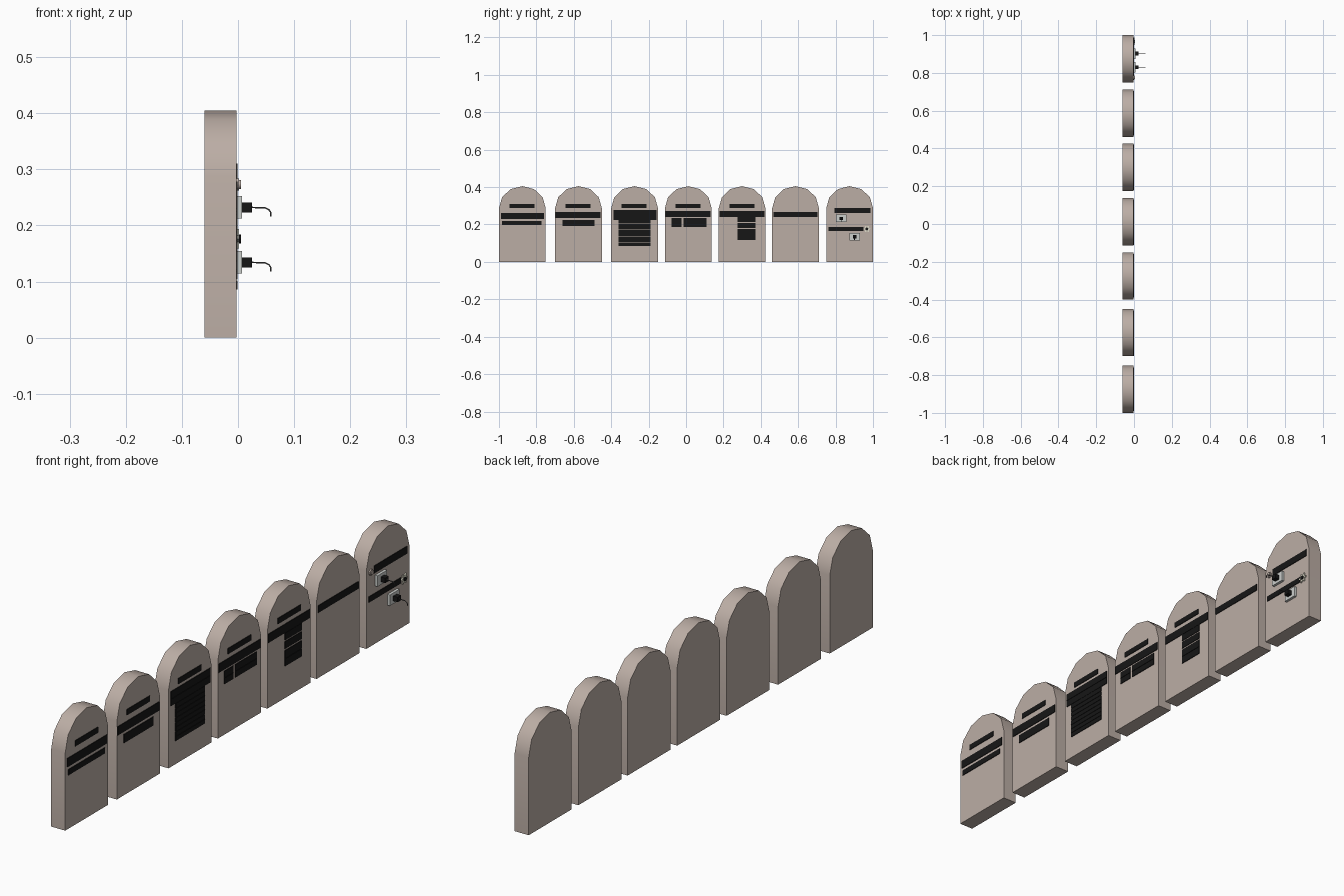
import bpy, bmesh, math
from mathutils import Vector

if "Cube" in bpy.data.objects:
    bpy.data.objects.remove(bpy.data.objects["Cube"])


def material(name, rgb):
    m = bpy.data.materials.new(name)
    m.diffuse_color = (*rgb, 1)
    m.use_nodes = True
    m.node_tree.nodes["Principled BSDF"].inputs["Base Color"].default_value = m.diffuse_color
    return m


STONE = material("warm_stone", (0.50, 0.42, 0.375))
INK = material("black_inlay", (0.008, 0.008, 0.008))
PLATE = material("pale_grey", (0.60, 0.62, 0.60))
METAL = material("dark_metal", (0.09, 0.09, 0.09))
CREAM = material("cream", (0.72, 0.70, 0.58))

FACE = -0.003      # x of the stones' front face
BACK = -0.06


def finish(bm, name, mat):
    bmesh.ops.recalc_face_normals(bm, faces=bm.faces)
    me = bpy.data.meshes.new(name)
    bm.to_mesh(me)
    bm.free()
    me.materials.append(mat)
    ob = bpy.data.objects.new(name, me)
    bpy.context.collection.objects.link(ob)
    return ob


def extrude_profile(name, pts, x0, x1, mat):
    """Closed (y, z) outline extruded along x."""
    bm = bmesh.new()
    f = bm.faces.new([bm.verts.new((x0, y, z)) for y, z in pts])
    r = bmesh.ops.extrude_face_region(bm, geom=[f])
    moved = [v for v in r["geom"] if isinstance(v, bmesh.types.BMVert)]
    bmesh.ops.translate(bm, verts=moved, vec=(x1 - x0, 0, 0))
    return finish(bm, name, mat)


def box(name, x0, x1, y0, y1, z0, z1, mat):
    return extrude_profile(name, [(y0, z0), (y1, z0), (y1, z1), (y0, z1)], x0, x1, mat)


def disc(name, y, z, r, x0, x1, n, mat, inner=1.0):
    pts = []
    for i in range(n):
        a = 2 * math.pi * i / n
        rr = r if i % 2 == 0 else r * inner
        pts.append((y + rr * math.cos(a), z + rr * math.sin(a)))
    return extrude_profile(name, pts, x0, x1, mat)


def rod(name, pts, r, mat):
    cu = bpy.data.curves.new(name, 'CURVE')
    cu.dimensions = '3D'
    cu.bevel_depth = r
    cu.bevel_resolution = 1
    cu.use_fill_caps = True
    s = cu.splines.new('POLY')
    s.points.add(len(pts) - 1)
    for p, c in zip(s.points, pts):
        p.co = (*c, 1)
    cu.materials.append(mat)
    ob = bpy.data.objects.new(name, cu)
    bpy.context.collection.objects.link(ob)
    return ob


# Seven arched stones
W, SPRING, TOP = 0.125, 0.287, 0.405
for k, c in enumerate((-0.875, -0.575, -0.275, 0.012, 0.30, 0.586, 0.875)):
    outline = [(c - W, 0), (c + W, 0)]
    for i in range(7):
        a = math.pi * i / 6
        outline.append((c + W * math.cos(a), SPRING + (TOP - SPRING) * math.sin(a)))
    s = extrude_profile(f"arched_stone_{k + 1}", outline, BACK, FACE, STONE)
    bpy.ops.object.select_all(action='DESELECT')
    s.select_set(True)
    bpy.context.view_layer.objects.active = s
    bpy.ops.object.shade_smooth_by_angle(angle=math.radians(35))

# Plain inlay bars: y0, y1, z0, z1, rows
BARS = [
    (-0.944, -0.81, 0.289, 0.31, 1), (-0.99, -0.76, 0.23, 0.262, 1), (-0.983, -0.772, 0.198, 0.219, 1),
    (-0.644, -0.51, 0.289, 0.31, 1), (-0.698, -0.457, 0.235, 0.267, 1), (-0.66, -0.49, 0.193, 0.225, 1),
    (-0.345, -0.211, 0.289, 0.31, 1), (-0.388, -0.158, 0.225, 0.278, 2), (-0.361, -0.19, 0.086, 0.224, 8),
    (-0.056, 0.078, 0.289, 0.31, 1), (-0.11, 0.131, 0.241, 0.273, 1), (-0.078, -0.024, 0.187, 0.235, 2),
    (-0.013, 0.11, 0.187, 0.235, 2),
    (0.233, 0.366, 0.289, 0.31, 1), (0.179, 0.42, 0.241, 0.273, 1), (0.275, 0.372, 0.214, 0.24, 1),
    (0.275, 0.372, 0.182, 0.209, 1), (0.275, 0.372, 0.118, 0.176, 2),
    (0.468, 0.703, 0.241, 0.267, 1),
    (0.794, 0.987, 0.262, 0.289, 1), (0.762, 0.949, 0.166, 0.187, 1),
]
for k, (y0, y1, z0, z1, rows) in enumerate(BARS):
    h = (z1 - z0) / rows
    for r in range(rows):
        gap = 0.0015 if r < rows - 1 else 0
        box(f"inlay_bar_{k + 1}_{r + 1}", FACE, -0.0005, y0, y1,
            z0 + r * h, z0 + (r + 1) * h - gap, INK)

# Two wall fittings: plate, raised rim, block and bent hook
for n, (y, z) in enumerate(((0.829, 0.232), (0.901, 0.134)), 1):
    box(f"fitting_plate_{n}", FACE, 0.007, y - 0.028, y + 0.028, z - 0.02, z + 0.02, PLATE)
    box(f"fitting_block_{n}", 0.007, 0.025, y - 0.009, y + 0.011, z - 0.009, z + 0.009, INK)
    rod(f"fitting_hook_{n}", [(0.024, y, z), (0.048, y, z - 0.0005), (0.055, y, z - 0.004),
                              (0.0585, y, z - 0.009), (0.0585, y, z - 0.016)], 0.0015, METAL)

# Two small studs beside the bars
disc("round_stud", 0.775, 0.273, 0.011, FACE, 0.002, 12, STONE)
disc("round_stud_cap", 0.775, 0.273, 0.008, 0.002, 0.005, 12, STONE)
disc("notched_stud", 0.967, 0.176, 0.02, FACE, 0.002, 12, CREAM, 0.6)
disc("notched_stud_cap", 0.967, 0.176, 0.008, 0.002, 0.005, 8, INK)
